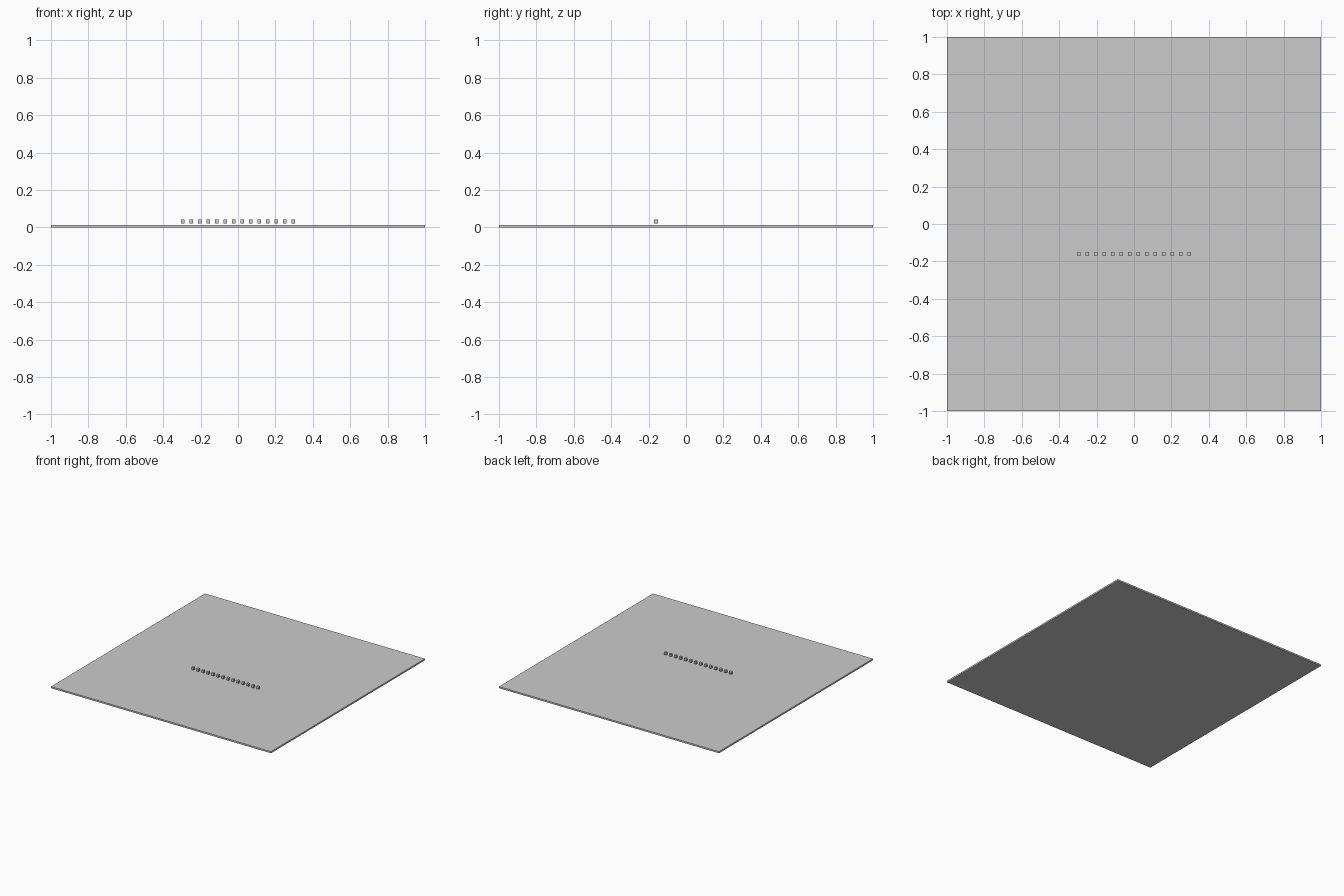
import bpy

if "Cube" in bpy.data.objects:
    bpy.data.objects.remove(bpy.data.objects["Cube"])

grey = bpy.data.materials.new("plain grey")
grey.diffuse_color = (0.6, 0.6, 0.6, 1)
grey.use_nodes = True
grey.node_tree.nodes["Principled BSDF"].inputs["Base Color"].default_value = grey.diffuse_color


def box(name, centre, size):
    bpy.ops.mesh.primitive_cube_add(size=1, location=centre)
    ob = bpy.context.object
    ob.name = name
    ob.scale = size
    bpy.ops.object.transform_apply(location=False, rotation=False, scale=True)
    ob.data.materials.append(grey)
    return ob


# Thin square base slab
SLAB = 0.013
box("base_slab", (0, 0, SLAB / 2), (2, 2, SLAB))

# Straight row of small cubes hovering just above the slab
COUNT, PITCH, SIDE = 14, 0.0455, 0.02
for i in range(COUNT):
    x = (i - (COUNT - 1) / 2) * PITCH
    box(f"row_cube_{i + 1}", (x, -0.16, 0.032), (SIDE, SIDE, SIDE))
